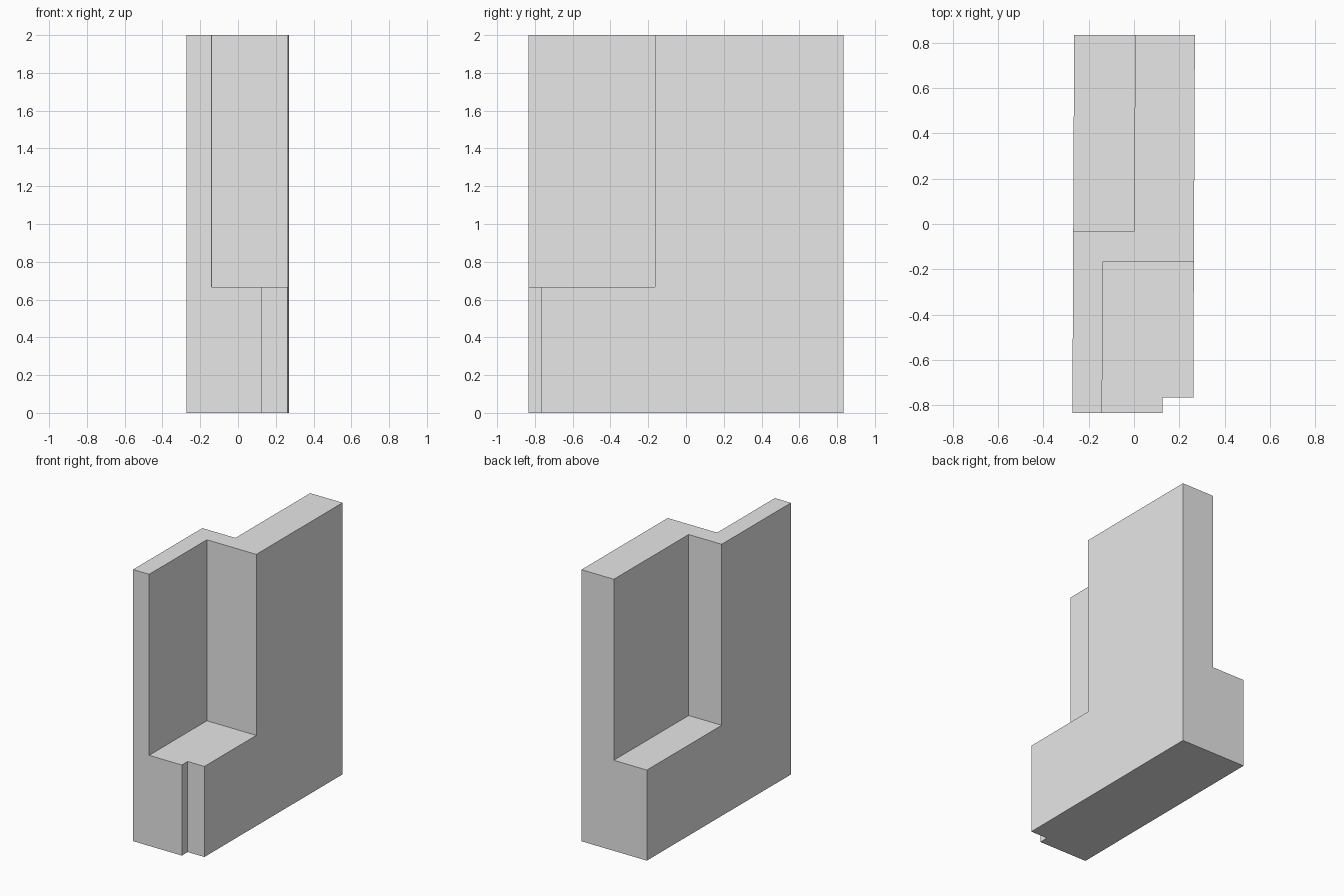
import bpy, bmesh

if "Cube" in bpy.data.objects:
    bpy.data.objects.remove(bpy.data.objects["Cube"])

SLANT = 0.0045   # the long sides lean very slightly across the depth


def prism(name, x0, x1, y0, y1, z0, z1):
    """Box whose x positions follow the slight slant along y."""
    bm = bmesh.new()
    bmesh.ops.create_cube(bm, size=1)
    for v in bm.verts:
        y = y1 if v.co.y > 0 else y0
        v.co = ((x1 if v.co.x > 0 else x0) + SLANT * y, y, z1 if v.co.z > 0 else z0)
    mesh = bpy.data.meshes.new(name)
    bm.to_mesh(mesh)
    bm.free()
    ob = bpy.data.objects.new(name, mesh)
    bpy.context.collection.objects.link(ob)
    return ob


grey = bpy.data.materials.new("light_grey")
grey.diffuse_color = (0.8, 0.8, 0.8, 1)
grey.use_nodes = True
grey.node_tree.nodes["Principled BSDF"].inputs["Base Color"].default_value = grey.diffuse_color

# Solid wall block
block = prism("wall_block", -0.268, 0.265, -0.833, 0.833, 0, 2)
block.data.materials.append(grey)

# Recesses: front right upper, back left upper, front right corner slot
cutters = [
    prism("front_recess_cutter", -0.137, 0.6, -1.2, -0.165, 0.667, 2.4),
    prism("back_recess_cutter", -0.6, 0.001, -0.032, 1.2, 0.667, 2.4),
    prism("corner_slot_cutter", 0.129, 0.6, -1.2, -0.765, -0.4, 1.0),
]
for cutter in cutters:
    cutter.data.materials.append(grey)
    mod = block.modifiers.new(cutter.name, "BOOLEAN")
    mod.operation = "DIFFERENCE"
    mod.solver = "EXACT"
    mod.object = cutter

# Bake the cuts and remove the helpers
bpy.context.view_layer.update()
depsgraph = bpy.context.evaluated_depsgraph_get()
carved = bpy.data.meshes.new_from_object(block.evaluated_get(depsgraph))
block.modifiers.clear()
block.data = carved
for cutter in cutters:
    bpy.data.objects.remove(cutter)
